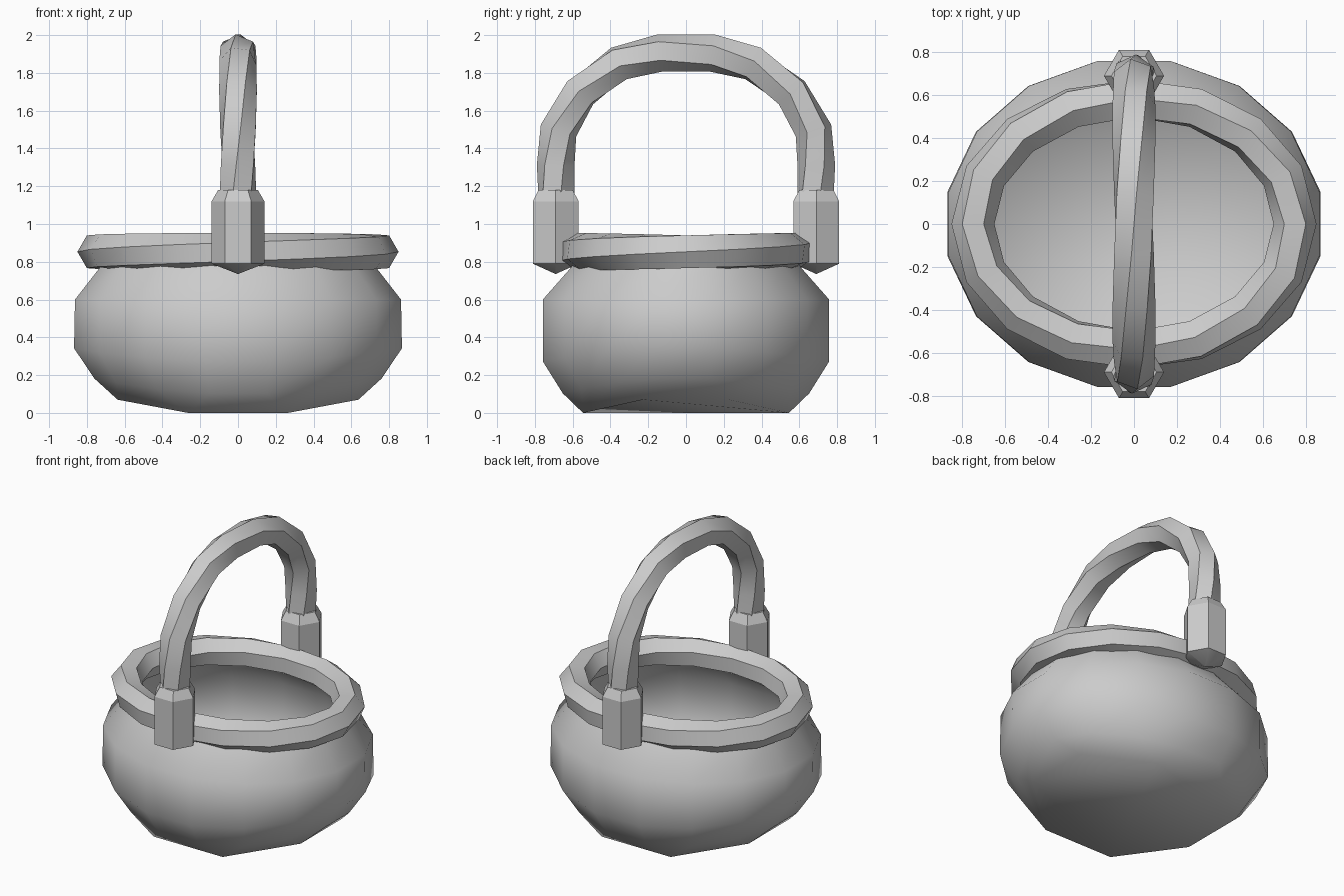
import bpy, bmesh
from math import sin, cos, pi, radians
from mathutils import Vector

cube = bpy.data.objects.get("Cube")
if cube:
    bpy.data.objects.remove(cube, do_unlink=True)

grey = bpy.data.materials.new("plain_grey")
grey.use_nodes = True
COLOUR = (0.6, 0.6, 0.6, 1)
grey.diffuse_color = COLOUR
grey.node_tree.nodes["Principled BSDF"].inputs["Base Color"].default_value = COLOUR


def build(name, rings, caps, angle):
    """Skin a list of equal vertex loops into one object."""
    bm = bmesh.new()
    loops = [[bm.verts.new(p) for p in ring] for ring in rings]
    n = len(loops[0])
    for low, high in zip(loops, loops[1:]):
        for i in range(n):
            j = (i + 1) % n
            bm.faces.new((low[i], low[j], high[j], high[i]))
    for loop in caps and [loops[c] for c in caps] or []:
        bm.faces.new(loop)
    bmesh.ops.remove_doubles(bm, verts=bm.verts, dist=0.0005)
    bmesh.ops.recalc_face_normals(bm, faces=bm.faces)
    mesh = bpy.data.meshes.new(name)
    bm.to_mesh(mesh)
    bm.free()
    mesh.materials.append(grey)
    obj = bpy.data.objects.new(name, mesh)
    bpy.context.collection.objects.link(obj)
    bpy.ops.object.select_all(action='DESELECT')
    obj.select_set(True)
    bpy.context.view_layer.objects.active = obj
    bpy.ops.object.shade_smooth_by_angle(angle=radians(angle))
    return obj


def hexagon(centre, normal, side, turn, radius=0.1):
    return [centre + radius * (cos(turn + k * pi / 3) * normal + sin(turn + k * pi / 3) * side)
            for k in range(6)]


# Bowl: oval rings whose lower part curves up towards the two ends
SIDES = 16
profile = [  # half length, half depth, height, lift at the ends
    (0.775, 0.665, 0.10, 0.085), (0.885, 0.773, 0.27, 0.075),
    (0.88, 0.773, 0.60, 0), (0.745, 0.62, 0.77, 0), (0.73, 0.58, 0.85, 0)]
angles = [(i + 0.5) * 2 * pi / SIDES for i in range(SIDES)]
# The base has half as many sides, so its points are laid in pairs
base_angles = [(i // 2 + 0.5) * 4 * pi / SIDES for i in range(SIDES)]
rings = [[(0.69 * cos(t), 0.59 * sin(t), 0.07 if abs(cos(t)) > 0.7 else 0) for t in base_angles]]
for a, b, z, lift in profile:
    rings.append([(a * cos(t), b * sin(t), z + lift * cos(t) ** 2) for t in angles])
bowl = build("bowl", rings, None, 60)
bm = bmesh.new()
bm.from_mesh(bowl.data)
rim_edges = [e for e in bm.edges if e.is_boundary and max(v.co.z for v in e.verts) < 0.1]
bmesh.ops.contextual_create(bm, geom=rim_edges)
bmesh.ops.recalc_face_normals(bm, faces=bm.faces)
# An open shell: make sure the normals point outward before thickening
bottom = min(bm.faces, key=lambda f: f.calc_center_median().z)
if bottom.normal.z > 0:
    bmesh.ops.reverse_faces(bm, faces=bm.faces)
bm.to_mesh(bowl.data)
bm.free()
bpy.ops.object.shade_smooth_by_angle(angle=radians(60))
wall = bowl.modifiers.new("wall", 'SOLIDIFY')
wall.thickness = 0.025
wall.offset = -1

# Rim: hexagonal band twisting once around the mouth of the bowl
up = Vector((0, 0, 1))
rings = []
for i in range(SIDES + 1):
    t = i * 2 * pi / SIDES
    normal = Vector((cos(t) / 0.75, sin(t) / 0.585, 0)).normalized()
    centre = Vector((0.75 * cos(t), 0.585 * sin(t), 0.853))
    rings.append(hexagon(centre, normal, up, t / 3))
build("twisted_rim", rings, None, 40)

# Handle: hexagonal bar twisting over a tall arch
half = [(0.685, 1.1), (0.69, 1.31), (0.675, 1.495), (0.56, 1.695), (0.355, 1.85), (0.14, 1.905)]
path = [Vector((0, -y, z)) for y, z in half] + [Vector((0, y, z)) for y, z in reversed(half)]
across = Vector((1, 0, 0))
last = len(path) - 1
rings = []
for i, p in enumerate(path):
    along = (path[min(i + 1, last)] - path[max(i - 1, 0)]).normalized()
    turn = radians(80) * (1 - 2 * i / last)
    rings.append(hexagon(p, across.cross(along), across, -turn))
build("handle", rings, (0, -1), 40)

# Sockets: hexagonal sleeves joining the handle to the rim
for name, y in (("front_socket", -0.69), ("back_socket", 0.69)):
    rings = [hexagon(Vector((0, y, z)), across, Vector((0, 1, 0)), 0, r)
             for r, z in ((0.0, 0.735), (0.14, 0.79), (0.14, 1.12), (0.105, 1.18))]
    # The lowest loop is a single tip, so fold it into a shallow point
    rings[0] = [p + (q - p) * 0.01 for p, q in zip(rings[0], rings[1])]
    build(name, rings, (0, -1), 25)
